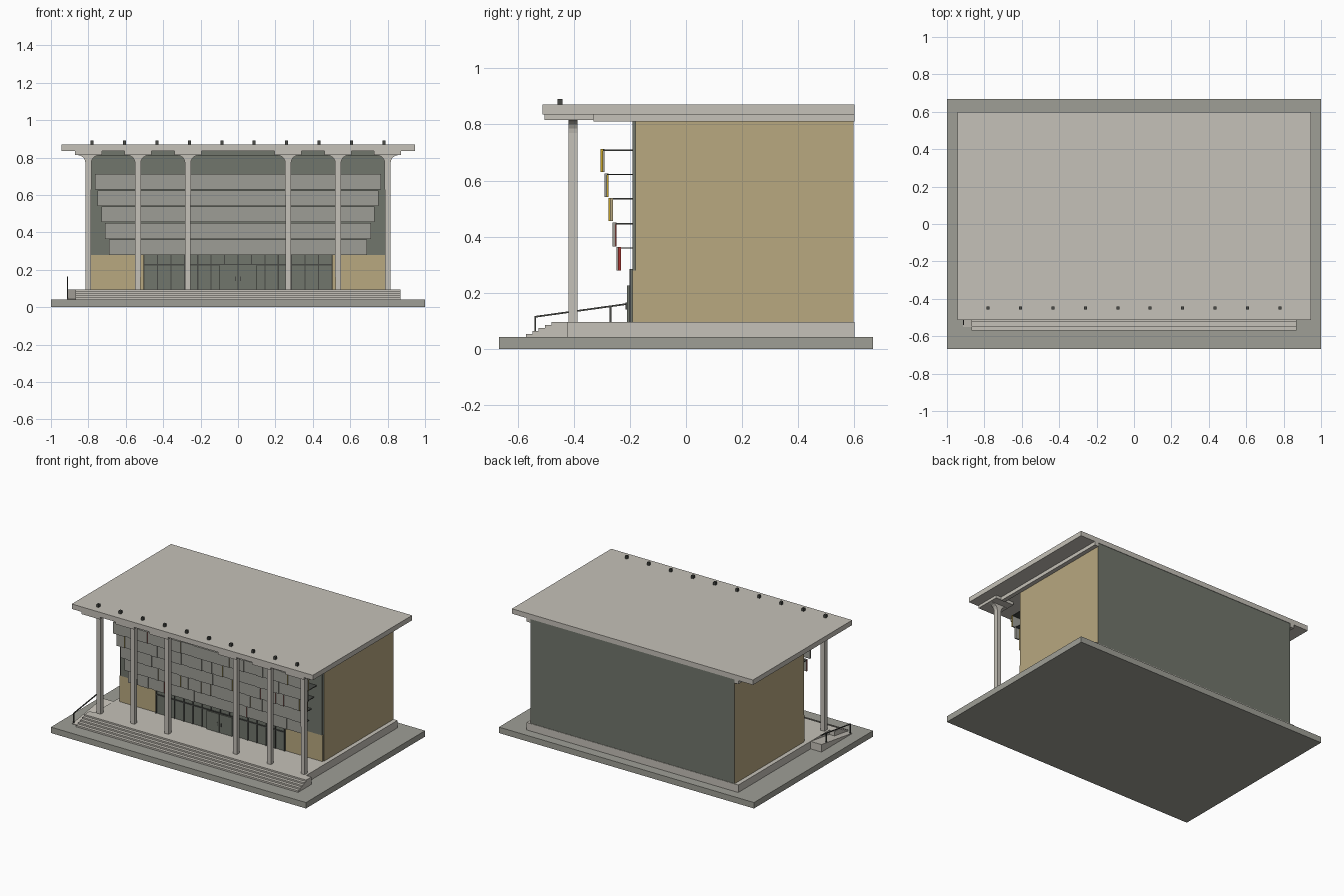
import bpy, bmesh, math, random
from mathutils import Vector

if "Cube" in bpy.data.objects:
    bpy.data.objects.remove(bpy.data.objects["Cube"])

random.seed(4)


def lin(c):
    c /= 255
    return c / 12.92 if c <= 0.04045 else ((c + 0.055) / 1.055) ** 2.4


def mat(name, r, g, b):
    m = bpy.data.materials.new(name)
    m.diffuse_color = (lin(r), lin(g), lin(b), 1)
    m.use_nodes = True
    m.node_tree.nodes["Principled BSDF"].inputs["Base Color"].default_value = m.diffuse_color
    return m


STONE = mat("pale_stone", 197, 193, 184)
PAVE = mat("paving_grey", 159, 159, 150)
SAND = mat("sand_wall", 184, 168, 128)
GLASS = mat("dark_green_grey", 113, 118, 108)
PANEL = mat("panel_grey", 158, 158, 150)
METAL = mat("dark_metal", 72, 74, 70)
YELLOW = mat("yellow", 200, 165, 40)
RED = mat("red", 170, 55, 50)


def finish(name, bm, mats):
    bmesh.ops.recalc_face_normals(bm, faces=bm.faces)
    me = bpy.data.meshes.new(name)
    bm.to_mesh(me)
    bm.free()
    for m in mats:
        me.materials.append(m)
    ob = bpy.data.objects.new(name, me)
    bpy.context.collection.objects.link(ob)
    return ob


def add_box(bm, x0, x1, y0, y1, z0, z1):
    vs = bmesh.ops.create_cube(bm, size=1)["verts"]
    for v in vs:
        v.co = Vector(((x0 + x1) / 2 + v.co.x * (x1 - x0),
                       (y0 + y1) / 2 + v.co.y * (y1 - y0),
                       (z0 + z1) / 2 + v.co.z * (z1 - z0)))
    return {f for v in vs for f in v.link_faces}


def boxes(name, m, *specs):
    bm = bmesh.new()
    for s in specs:
        add_box(bm, *s)
    return finish(name, bm, [m])


def prism(name, m, pts, axis, a, b):
    """Extrude a profile along x (points are y, z) or along y (points are x, z)."""
    bm = bmesh.new()
    place = (lambda p, t: (t, p[0], p[1])) if axis == "x" else (lambda p, t: (p[0], t, p[1]))
    face = bm.faces.new([bm.verts.new(place(p, a)) for p in pts])
    ext = bmesh.ops.extrude_face_region(bm, geom=[face])["geom"]
    d = Vector(place((0, 0), b - a))
    for g in ext:
        if isinstance(g, bmesh.types.BMVert):
            g.co += d
    return finish(name, bm, [m])


# Ground slab and plinth
boxes("ground_slab", PAVE, (-1, 1, -0.667, 0.667, 0, 0.042))
boxes("plinth", STONE, (-0.83, 0.83, -0.42, 0.6, 0.042, 0.095))

# Front steps
prof = [(-0.42, 0.042), (-0.57, 0.042)]
for i in range(5):
    y, z = -0.57 + i * 0.0225, 0.053 + i * 0.0105
    prof += [(y, z), (y + 0.0225, z)]
prof[-1] = (-0.42, 0.095)
prism("front_steps", STONE, prof, "x", -0.87, 0.87)

# Side ramp with handrail
prism("side_ramp", STONE, [(-0.55, 0.042), (-0.21, 0.042), (-0.21, 0.095), (-0.55, 0.045)],
      "x", -0.915, -0.83)
prism("handrail", METAL, [(-0.54, 0.111), (-0.21, 0.157), (-0.21, 0.163), (-0.54, 0.117)],
      "x", -0.914, -0.908)
boxes("handrail_posts", METAL, (-0.914, -0.908, -0.54, -0.534, 0.045, 0.114),
      (-0.914, -0.908, -0.272, -0.266, 0.085, 0.152))

# Main hall: sand side walls, dark front and back
bm = bmesh.new()
add_box(bm, -0.8, 0.8, -0.18, 0.597, 0.095, 0.835)
bm.normal_update()
for f in bm.faces:
    f.material_index = 0 if abs(f.normal.x) > 0.5 else 1
finish("hall", bm, [SAND, GLASS])
boxes("upper_window_wall", GLASS, (-0.79, 0.79, -0.19, -0.18, 0.28, 0.81))
boxes("lower_front_walls", SAND, (-0.795, -0.5, -0.19, -0.18, 0.095, 0.28),
      (0.5, 0.795, -0.19, -0.18, 0.095, 0.28))

# Entrance glazing, frames and doors
boxes("entrance_glass", GLASS, (-0.505, 0.505, -0.196, -0.18, 0.095, 0.285))
bars = [(-0.505, 0.505, -0.202, -0.19, 0.224, 0.232),
        (-0.505, 0.505, -0.202, -0.19, 0.278, 0.285)]
for i in range(15):
    x = -0.502 + i * 1.004 / 14
    bars.append((x - 0.003, x + 0.003, -0.202, -0.19, 0.095, 0.285))
boxes("entrance_frames", METAL, *bars)
boxes("entrance_doors", GLASS, (-0.1, -0.003, -0.21, -0.19, 0.095, 0.226),
      (0.003, 0.1, -0.21, -0.19, 0.095, 0.226))
boxes("door_handles", METAL, (-0.016, -0.012, -0.215, -0.21, 0.14, 0.165),
      (0.012, 0.016, -0.215, -0.21, 0.14, 0.165))

# Five tiers of sunscreen panels stepping out towards the top
tiers = [(0.28, 0.363, 0.69, -0.247, 3), (0.365, 0.45, 0.71, -0.262, 0),
         (0.455, 0.538, 0.73, -0.276, 1), (0.542, 0.625, 0.75, -0.291, 0),
         (0.63, 0.712, 0.765, -0.305, 2)]
for n, (z0, z1, w, y, end) in enumerate(tiers, 1):
    bm = bmesh.new()
    x = -w
    while x < w:
        x1 = x + random.uniform(0.025, 0.06)
        if w - x1 < 0.025:
            x1 = w
        dy = random.choice((0, 0.005))
        faces = add_box(bm, x, x1, y + dy, y + dy + 0.01, z0, z1)
        accent = end if x1 == w else random.choice((0, 0, 0, 1, 2, 3))
        bm.normal_update()
        for f in faces:
            f.material_index = accent if abs(f.normal.x) > 0.5 else 0
        x = x1
    finish(f"sunscreen_panels_{n}", bm, [PANEL, SAND, YELLOW, RED])
    boxes(f"sunscreen_shelf_{n}", METAL, (-w, w, y + 0.008, -0.19, z1 - 0.006, z1 - 0.001))

# Columns with flared heads and cap plates
half = [(0.015, 0.095), (0.0155, 0.77), (0.018, 0.785), (0.026, 0.799), (0.04, 0.809), (0.062, 0.815)]
for i, cx in enumerate((-0.8, -0.535, -0.268, 0.268, 0.535, 0.8), 1):
    pts = [(cx + a, z) for a, z in half] + [(cx - a, z) for a, z in reversed(half)]
    prism(f"column_{i}", STONE, pts, "y", -0.418, -0.386)
    boxes(f"column_cap_{i}", STONE, (cx - 0.072, cx + 0.072, -0.505, -0.33, 0.815, 0.836))

# Roof slab and side beams
boxes("roof_slab", STONE, (-0.945, 0.945, -0.512, 0.6, 0.835, 0.87))
boxes("roof_side_beams", STONE, (-0.83, -0.8, -0.33, 0.6, 0.81, 0.836),
      (0.8, 0.83, -0.33, 0.6, 0.81, 0.836))

# Row of roof lamps
boxes("roof_lamps", METAL, *[(x - 0.008, x + 0.008, -0.458, -0.44, 0.868, 0.891)
                             for x in (-0.78 + i * 0.1733 for i in range(10))])
